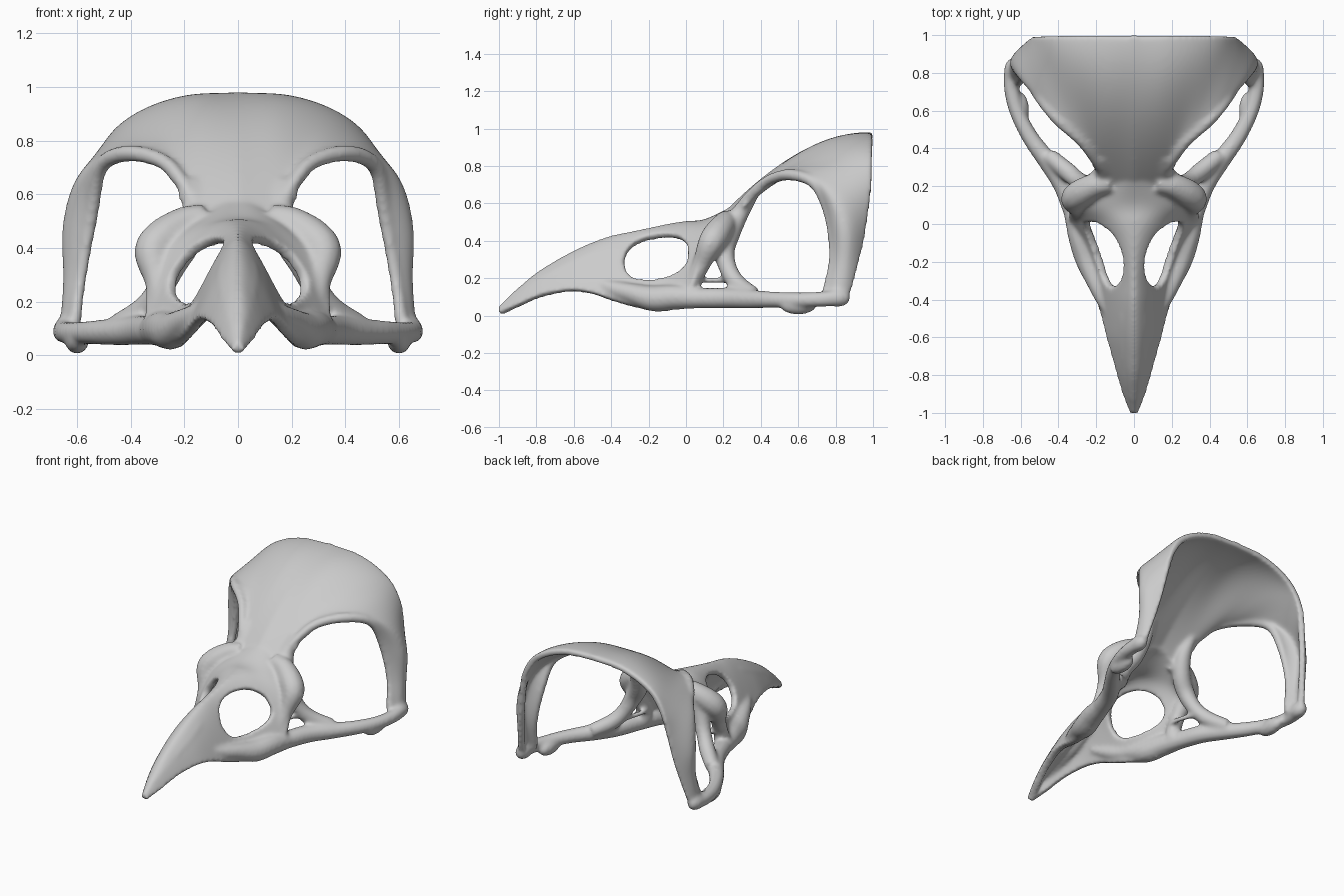
import bpy, bmesh
from mathutils import Vector, Matrix

cube = bpy.data.objects.get("Cube")
if cube:
    bpy.data.objects.remove(cube, do_unlink=True)


def spline(keys, u):
    """Smooth curve through evenly spaced keys, u from 0 to 1."""
    n = len(keys) - 1
    i = min(int(u * n), n - 1)
    f = u * n - i
    b, c = Vector(keys[i]), Vector(keys[i + 1])
    a = Vector(keys[i - 1]) if i else b * 2 - c
    d = Vector(keys[i + 2]) if i + 2 <= n else c * 2 - b
    return b + f / 2 * (c - a + f * (2 * a - 5 * b + 4 * c - d + f * (3 * (b - c) + d - a)))


def to_bmesh(obj, target):
    """Add an object's evaluated mesh to the target and remove the object."""
    bpy.context.view_layer.update()
    graph = bpy.context.evaluated_depsgraph_get()
    mesh = bpy.data.meshes.new_from_object(obj.evaluated_get(graph))
    target.from_mesh(mesh)
    bpy.data.objects.remove(obj, do_unlink=True)
    bpy.data.meshes.remove(mesh)


def shell(target, name, point, rows, cols, thickness, hole=None):
    """Thick sheet from point(t, s): t runs back to front, s runs -1 to 1."""
    bm = bmesh.new()
    grid = [[bm.verts.new(point(i / rows, 2 * j / cols - 1)) for j in range(cols + 1)]
            for i in range(rows + 1)]
    for i in range(rows):
        for j in range(cols):
            quad = (grid[i][j], grid[i + 1][j], grid[i + 1][j + 1], grid[i][j + 1])
            mid = sum((v.co for v in quad), Vector()) / 4
            if not (hole and hole(mid)):
                bm.faces.new(quad)
    bmesh.ops.delete(bm, geom=[v for v in bm.verts if not v.link_faces], context='VERTS')
    mesh = bpy.data.meshes.new(name)
    bm.to_mesh(mesh)
    bm.free()
    obj = bpy.data.objects.new(name, mesh)
    bpy.context.collection.objects.link(obj)
    mod = obj.modifiers.new("Thickness", 'SOLIDIFY')
    mod.thickness, mod.offset = thickness, -1
    to_bmesh(obj, target)


def bone(target, name, keys):
    """Mirrored pair of round bones; each key is x, y, z, radius."""
    for side in (-1, 1):
        curve = bpy.data.curves.new(name, 'CURVE')
        curve.dimensions, curve.bevel_depth, curve.bevel_resolution = '3D', 1, 4
        curve.use_fill_caps = True
        line = curve.splines.new('POLY')
        line.points.add(32)
        for k, p in enumerate(line.points):
            x, y, z, r = spline(keys, k / 32)
            p.co, p.radius = (side * x, y, z, 1), r
        obj = bpy.data.objects.new(name, curve)
        bpy.context.collection.objects.link(obj)
        to_bmesh(obj, target)
        bpy.data.curves.remove(curve)


def knob(target, centre, radii):
    """Mirrored pair of ellipsoid swellings."""
    for side in (-1, 1):
        place = Matrix.Translation((side * centre[0], *centre[1:])) @ Matrix.Diagonal((*radii, 1))
        bmesh.ops.create_icosphere(target, subdivisions=3, radius=1, matrix=place)


skull = bmesh.new()

# Cranium dome: three guide lines from the midline down to the foot of each side
rim = [(0, 1, .98), (.2, 1, .966), (.36, 1, .912), (.475, .995, .825), (.535, .995, .7),
       (.557, .98, .55), (.575, .955, .4), (.605, .92, .25), (.64, .875, .09)]
crown = [(0, .62, .88), (.15, .64, .885), (.28, .71, .88), (.4, .77, .845), (.52, .8, .76),
         (.615, .825, .63), (.655, .845, .47), (.652, .84, .28), (.665, .8, .09)]
brow = [(0, .2, .55), (.17, .24, .55), (.21, .32, .64), (.28, .43, .735), (.41, .55, .77),
        (.525, .68, .715), (.56, .75, .53), (.592, .77, .31), (.61, .72, .1)]


def dome(t, s):
    a, m, b = (spline(line, abs(s)) for line in (rim, crown, brow))
    p = a * (1 - t) * (1 - 2 * t) + m * 4 * t * (1 - t) + b * t * (2 * t - 1)
    return (p.x if s > 0 else -p.x, p.y, p.z)


shell(skull, "cranium", dome, 40, 100, .04)

# Beak and nasal roof: y, top, bottom, half width, roundness
sections = [(.24, .58, .42, .22, .5), (.1, .515, .32, .33, .42), (0, .505, .1, .35, .47),
            (-.1, .49, .04, .31, .56), (-.2, .47, .04, .268, .63), (-.3, .45, .06, .232, .66),
            (-.4, .428, .09, .203, .63), (-.5, .393, .125, .175, .61), (-.6, .348, .14, .15, .59),
            (-.7, .293, .13, .122, .57), (-.8, .23, .105, .094, .54), (-.9, .147, .06, .064, .5),
            (-1.006, .05, .012, .024, .5)]


def beak(t, s):
    y, top, bottom, width, power = spline(sections, t)
    f = abs(s) ** 1.5
    return (width * f ** power * (1 if s > 0 else -1), y, top - (top - bottom) * f)


def nostril(p):
    return abs((p.y + .162) / .168) ** 2.5 + abs((p.z - .317 - .15 * (p.y + .165)) / .117) ** 2.5 < 1


shell(skull, "beak", beak, 160, 160, .045, nostril)

# Filled core inside the front of the beak
bone(skull, "beak_core", [(.008, -.93, .095, .02), (.02, -.8, .165, .038), (.03, -.65, .235, .05),
                          (.035, -.5, .31, .045), (.03, -.4, .36, .03)])
# Upper jaw edges below the nostrils
bone(skull, "maxilla", [(.1, -.52, .2, .02), (.153, -.41, .15, .043), (.203, -.3, .122, .053),
                        (.245, -.18, .092, .07), (.283, -.06, .098, .068), (.32, .07, .093, .056),
                        (.36, .18, .093, .053)])
# Cheek bars back to the feet of the dome
bone(skull, "cheek_bar", [(.32, .07, .093, .056), (.375, .21, .093, .056), (.455, .33, .088, .052),
                          (.55, .46, .085, .045), (.62, .6, .083, .042), (.648, .72, .087, .042),
                          (.645, .82, .095, .045)])
# Brow corners curving out and down between nostril and socket
bone(skull, "brow_corner", [(.12, .22, .51, .055), (.2, .205, .49, .065), (.28, .165, .435, .075),
                            (.318, .13, .38, .07), (.3, .085, .28, .05), (.287, .04, .18, .045),
                            (.29, .03, .1, .05)])
# Front walls of the eye sockets
bone(skull, "socket_wall", [(.165, .36, .645, .03), (.16, .285, .54, .05), (.19, .23, .43, .058),
                            (.245, .205, .34, .056), (.295, .23, .24, .048), (.355, .28, .165, .05),
                            (.45, .36, .11, .045)])
# Raised ridges along the brow
bone(skull, "brow_ridge", [(.16, .26, .545, .02), (.205, .335, .64, .025), (.28, .44, .722, .029),
                           (.41, .56, .752, .032), (.512, .69, .702, .03), (.545, .765, .53, .027),
                           (.583, .785, .31, .023), (.61, .75, .12, .025)])
# Thin inner struts
bone(skull, "inner_strut", [(.27, .02, .19, .02), (.25, .1, .19, .016), (.3, .26, .19, .02)])
# Joint knobs under the feet
knob(skull, (.6, .6, .055), (.045, .1, .05))
knob(skull, (.643, .81, .095), (.045, .07, .05))

mesh = bpy.data.meshes.new("skull")
skull.to_mesh(mesh)
skull.free()
obj = bpy.data.objects.new("skull", mesh)
bpy.context.collection.objects.link(obj)

# Fuse the parts into one bone surface and soften the joins
fuse = obj.modifiers.new("Fuse", 'REMESH')
fuse.mode, fuse.voxel_size, fuse.use_smooth_shade = 'VOXEL', .011, True
soften = obj.modifiers.new("Soften", 'SMOOTH')
soften.factor, soften.iterations = .5, 12

bone_grey = bpy.data.materials.new("bone_grey")
bone_grey.use_nodes = True
colour = (.6, .6, .6, 1)
bone_grey.diffuse_color = colour
bone_grey.node_tree.nodes["Principled BSDF"].inputs["Base Color"].default_value = colour
mesh.materials.append(bone_grey)
